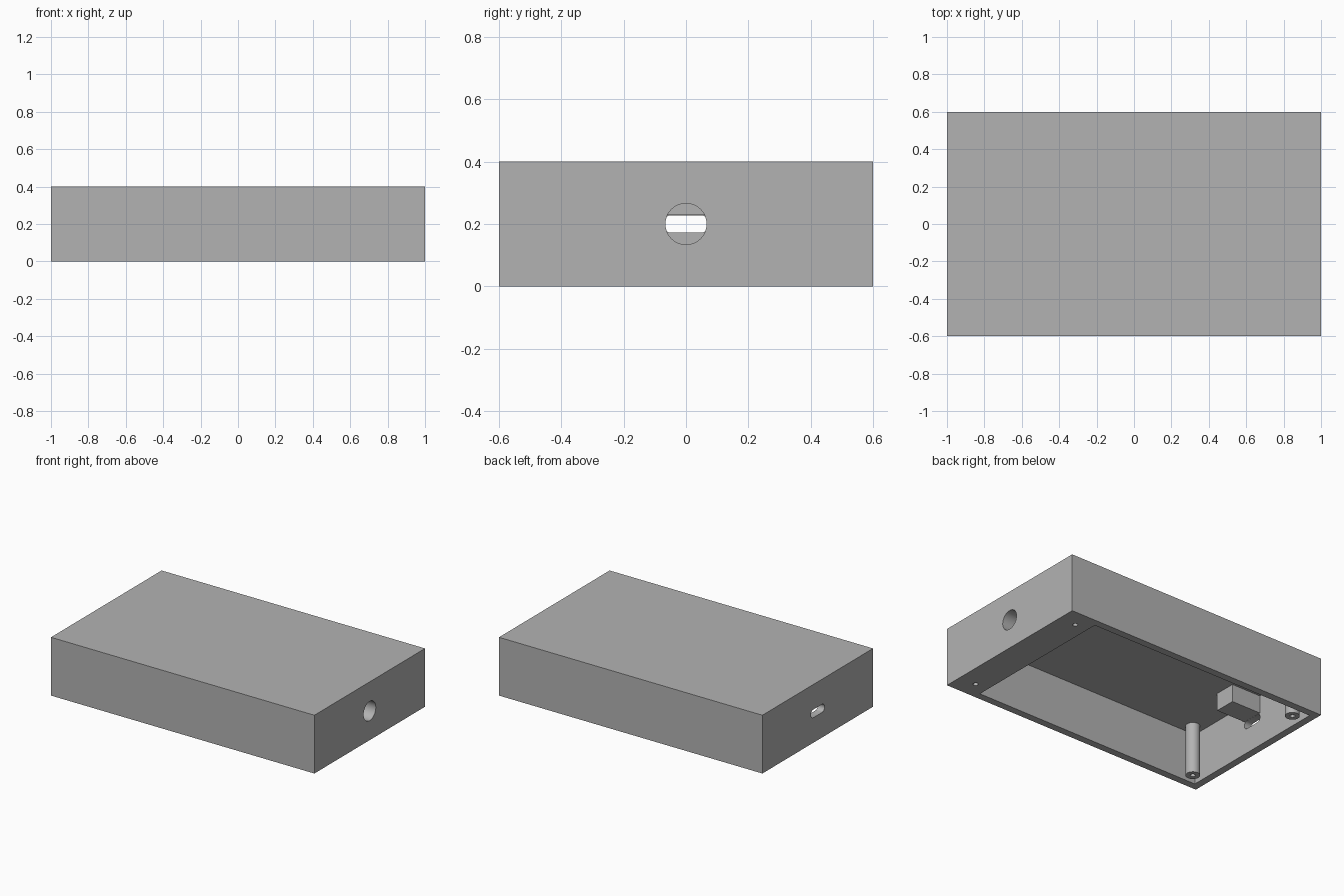
import bpy, math

if "Cube" in bpy.data.objects:
    bpy.data.objects.remove(bpy.data.objects["Cube"])

grey = bpy.data.materials.new("plain_grey")
grey.diffuse_color = (0.45, 0.45, 0.45, 1)
grey.use_nodes = True
grey.node_tree.nodes["Principled BSDF"].inputs["Base Color"].default_value = grey.diffuse_color

CEILING = 0.35                 # underside of the lid plate
SCREW_X, SCREW_Y = 0.873, 0.477
SCREW_R, SCREW_DEPTH = 0.016, 0.3


def box(name, lo, hi):
    bpy.ops.mesh.primitive_cube_add(size=1, location=[(a + b) / 2 for a, b in zip(lo, hi)])
    ob = bpy.context.object
    ob.name = name
    ob.scale = [b - a for a, b in zip(lo, hi)]
    bpy.ops.object.transform_apply(location=True, rotation=True, scale=True)
    ob.data.materials.append(grey)
    return ob


def cylinder(name, radius, depth, loc, along_x=False, sides=48):
    bpy.ops.mesh.primitive_cylinder_add(vertices=sides, radius=radius, depth=depth, location=loc,
                                        rotation=(0, math.pi / 2 if along_x else 0, 0))
    ob = bpy.context.object
    ob.name = name
    bpy.ops.object.transform_apply(location=True, rotation=True, scale=True)
    ob.data.materials.append(grey)
    return ob


def cut(target, cutter):
    bpy.context.view_layer.objects.active = target
    mod = target.modifiers.new("cut", 'BOOLEAN')
    mod.operation, mod.solver, mod.object = 'DIFFERENCE', 'EXACT', cutter
    bpy.ops.object.modifier_apply(modifier=mod.name)
    bpy.data.objects.remove(cutter)


def smooth(ob):
    bpy.ops.object.select_all(action='DESELECT')
    ob.select_set(True)
    bpy.context.view_layer.objects.active = ob
    bpy.ops.object.shade_smooth_by_angle(angle=math.radians(30))


def screw_hole(x, y):
    return cylinder("screw_cutter", SCREW_R, 2 * SCREW_DEPTH, (x, y, 0), sides=24)


# Housing: open underneath, with a thick end block at +x
housing = box("housing", (-1, -0.6, 0), (1, 0.6, 0.4))
cut(housing, box("cavity_cutter", (-0.95, -0.55, -0.1), (0.777, 0.55, CEILING)))

# Round cable hole through the end block
cut(housing, cylinder("cable_cutter", 0.066, 0.5, (0.95, 0, 0.2), along_x=True))

# Rounded port slot through the thin end wall
slot_r, slot_half = 0.028, 0.075
bpy.ops.mesh.primitive_cylinder_add(vertices=32, radius=slot_r, depth=0.12,
                                    location=(-0.975, 0, 0.2), rotation=(0, math.pi / 2, 0))
slot = bpy.context.object
bpy.ops.object.transform_apply(location=True, rotation=True, scale=True)
for v in slot.data.vertices:
    if abs(v.co.y) > 1e-5:
        v.co.y += math.copysign(slot_half - slot_r, v.co.y)
slot.data.materials.append(grey)
cut(housing, slot)

# Screw holes in the end block
for side in (-1, 1):
    cut(housing, screw_hole(SCREW_X, side * SCREW_Y))
smooth(housing)

# Hollow screw posts hanging from the ceiling
for side, label in ((-1, "front"), (1, "back")):
    post = cylinder("screw_post_" + label, 0.045, CEILING,
                    (-SCREW_X, side * SCREW_Y, CEILING / 2))
    cut(post, screw_hole(-SCREW_X, side * SCREW_Y))
    smooth(post)

# Support block above the port slot
box("port_block", (-0.95, -0.073, 0.229), (-0.73, 0.073, CEILING))
